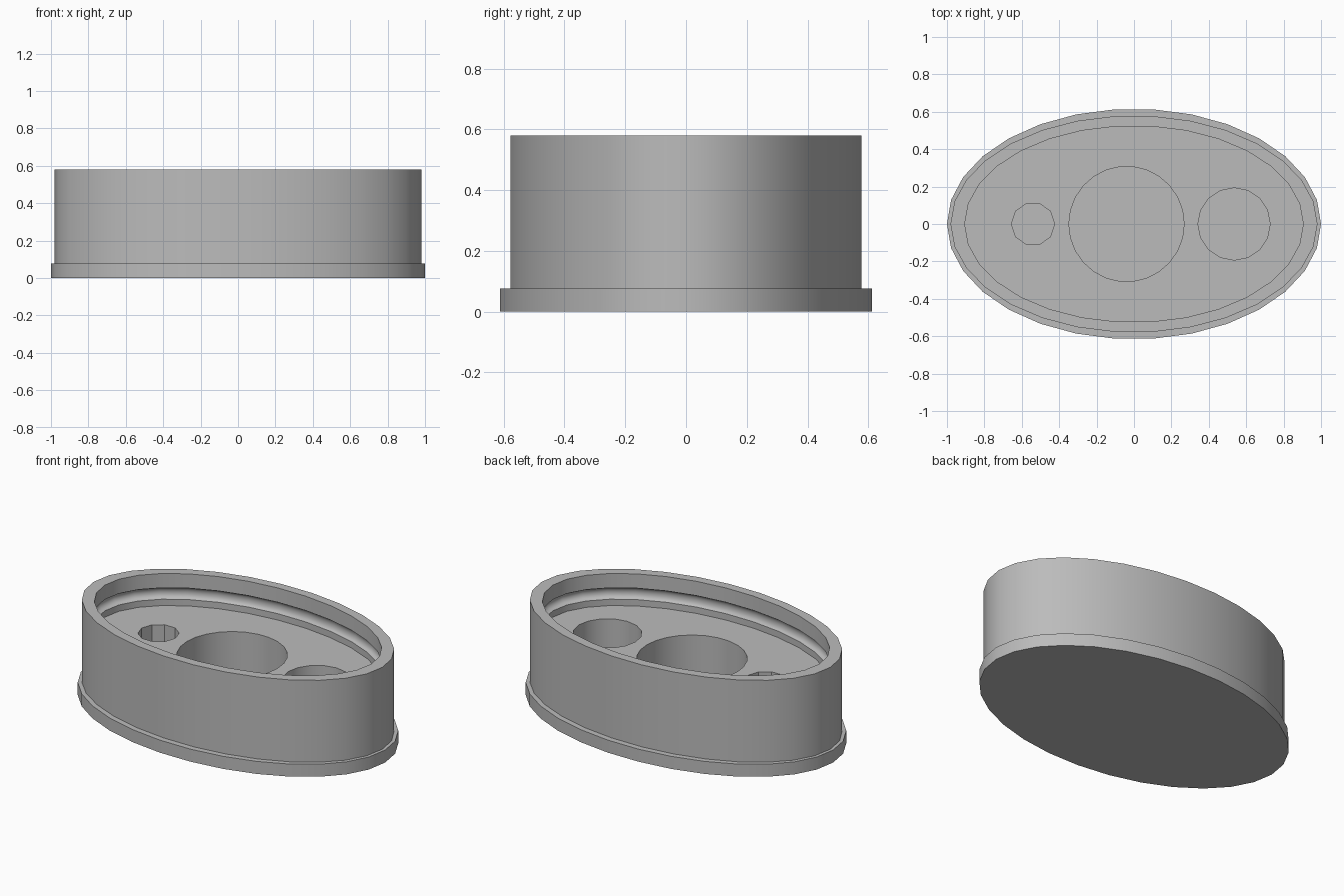
import bpy, bmesh, math

cube = bpy.data.objects.get("Cube")
if cube:
    bpy.data.objects.remove(cube, do_unlink=True)

# Single grey material
grey = bpy.data.materials.new("plain_grey")
grey.use_nodes = True
colour = (0.5, 0.5, 0.5, 1)
grey.diffuse_color = colour
grey.node_tree.nodes["Principled BSDF"].inputs["Base Color"].default_value = colour


def loft(name, rings, sides, cx=0):
    """Capped solid through a stack of elliptical rings (rx, ry, z)."""
    bm = bmesh.new()
    loops = []
    for rx, ry, z in rings:
        angles = [math.tau * i / sides for i in range(sides)]
        loops.append([bm.verts.new((cx + rx * math.cos(a), ry * math.sin(a), z)) for a in angles])
    for low, high in zip(loops, loops[1:]):
        for i in range(sides):
            j = (i + 1) % sides
            bm.faces.new((low[i], low[j], high[j], high[i]))
    bm.faces.new(loops[0][::-1])
    bm.faces.new(loops[-1])
    bmesh.ops.recalc_face_normals(bm, faces=bm.faces)
    mesh = bpy.data.meshes.new(name)
    bm.to_mesh(mesh)
    bm.free()
    mesh.materials.append(grey)
    obj = bpy.data.objects.new(name, mesh)
    bpy.context.collection.objects.link(obj)
    return obj


top, flange_top, floor, hole_bottom = 0.58, 0.077, 0.383, 0.077
inner_x, inner_y = 0.905, 0.525

# Half-round groove running around the inside of the rim
groove_r, groove_z, steps = 0.035, 0.457, 8
groove = []
for i in range(steps + 1):
    a = math.pi * i / steps
    out = groove_r * math.sin(a)
    groove.append((inner_x + out, inner_y + out * inner_y / inner_x, groove_z + groove_r * math.cos(a)))

# Flanged oval body: outside wall, rim, groove, recessed floor
body = loft("oval_base", [
    (1, 0.616, 0), (1, 0.616, flange_top),
    (0.981, 0.58, flange_top), (0.981, 0.58, top),
    (inner_x, inner_y, top), *groove, (inner_x, inner_y, floor),
], 30)

# Three round pockets sunk into the floor
bpy.context.view_layer.objects.active = body
for cx, radius, sides in ((-0.54, 0.115, 10), (-0.04, 0.308, 26), (0.535, 0.193, 16)):
    cutter = loft("pocket_cutter", [(radius, radius, hole_bottom), (radius, radius, 0.5)], sides, cx)
    cutter.hide_render = True
    cut = body.modifiers.new("pocket", "BOOLEAN")
    cut.operation = "DIFFERENCE"
    cut.solver = "EXACT"
    cut.object = cutter
    bpy.ops.object.modifier_apply(modifier=cut.name)
    bpy.data.objects.remove(cutter, do_unlink=True)

# Smooth walls with crisp rims
bpy.ops.object.select_all(action="DESELECT")
body.select_set(True)
bpy.ops.object.shade_smooth_by_angle(angle=math.radians(30))
